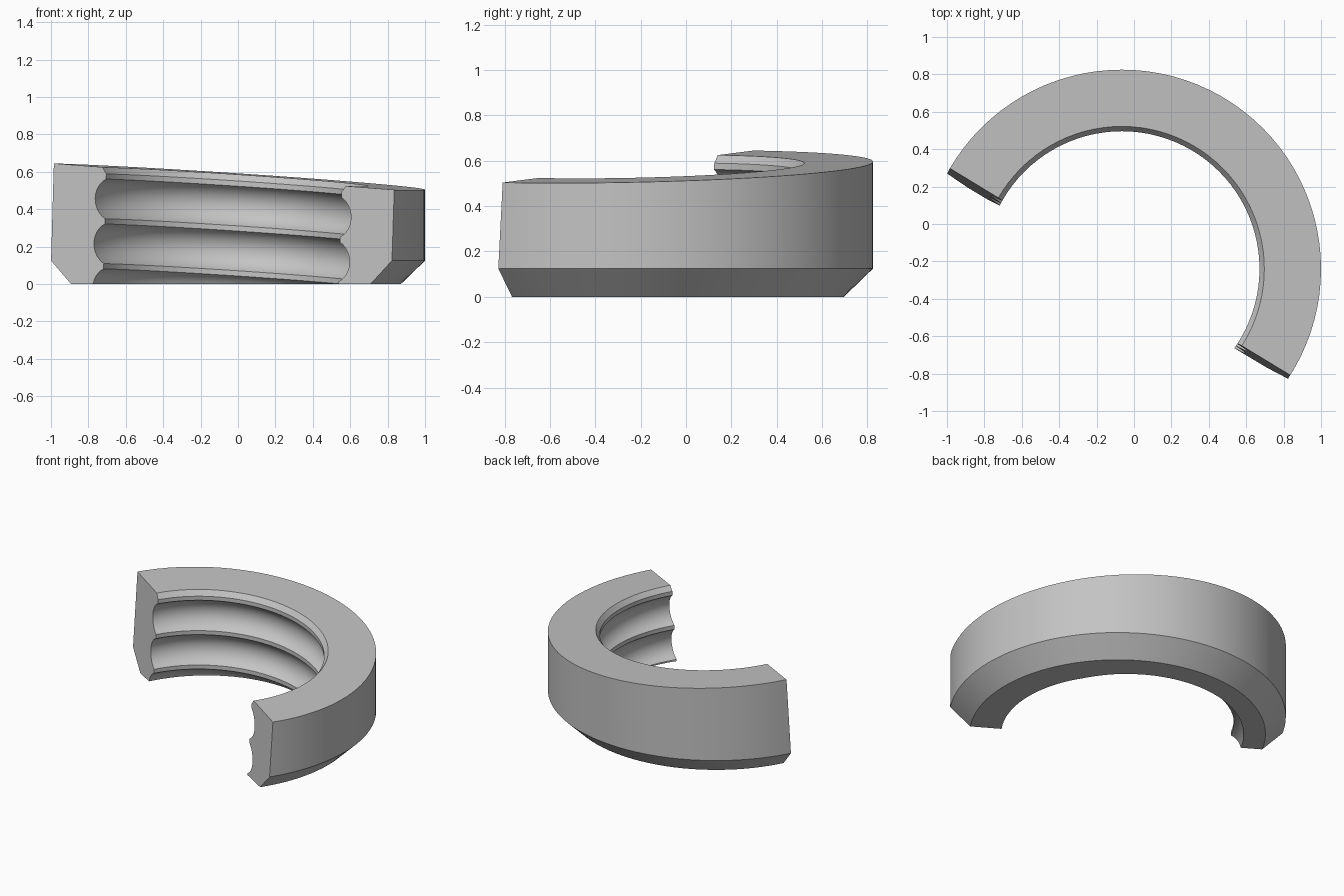
import bpy, bmesh, math
from mathutils import Vector

old = bpy.data.objects.get("Cube")
if old:
    bpy.data.objects.remove(old, do_unlink=True)

CENTRE = Vector((-0.065, -0.24, 0))
SEGMENTS = 96


def slope(co):
    """Height added by the slanted top and grooves."""
    return -0.065 * co.x + 0.0206 * co.y


def lathe(name, profile, sheared):
    """Closed solid of revolution; rings accepted by the rule are slanted."""
    bm = bmesh.new()
    rings = []
    for r, z in profile:
        ring = []
        for i in range(SEGMENTS):
            a = math.tau * i / SEGMENTS
            co = Vector((r * math.cos(a), r * math.sin(a), z))
            if sheared(z):
                co.z += slope(co)
            ring.append(bm.verts.new(co + CENTRE))
        rings.append(ring)
    for low, high in zip(rings, rings[1:]):
        for i in range(SEGMENTS):
            j = (i + 1) % SEGMENTS
            bm.faces.new((low[i], low[j], high[j], high[i]))
    bm.faces.new(rings[0][::-1])
    bm.faces.new(rings[-1])
    return finish(name, bm)


def finish(name, bm):
    bmesh.ops.recalc_face_normals(bm, faces=bm.faces[:])
    mesh = bpy.data.meshes.new(name)
    bm.to_mesh(mesh)
    bm.free()
    obj = bpy.data.objects.new(name, mesh)
    bpy.context.collection.objects.link(obj)
    return obj


def cut(target, cutter):
    cutter.hide_render = True
    mod = target.modifiers.new(cutter.name, "BOOLEAN")
    mod.operation = "DIFFERENCE"
    mod.solver = "EXACT"
    mod.object = cutter
    bpy.ops.object.select_all(action="DESELECT")
    bpy.context.view_layer.objects.active = target
    target.select_set(True)
    bpy.ops.object.modifier_apply(modifier=mod.name)
    bpy.data.objects.remove(cutter, do_unlink=True)


# Outer body: chamfered foot, straight wall, slanted top
body = lathe("half_ring_nut",
             [(0.936, 0), (1.065, 0.125), (1.065, 0.574)],
             lambda z: z > 0.3)

# Bore with rounded grooves between narrow crests, flared at the rim
CREST, DEPTH, HALF, PITCH, STEPS = 0.736, 0.065, 0.106, 0.24, 12
bore_profile = [(CREST, -0.4)]
arc_radius = (HALF ** 2 + DEPTH ** 2) / (2 * DEPTH)
arc_angle = math.asin(HALF / arc_radius)
for k in (-1, 0, 1):
    middle = 0.166 + k * PITCH
    for s in range(STEPS + 1):
        a = arc_angle * (2 * s / STEPS - 1)
        bore_profile.append((CREST + DEPTH - arc_radius * (1 - math.cos(a)),
                             middle + arc_radius * math.sin(a)))
bore_profile += [(CREST, 0.54), (0.774, 0.59), (0.774, 0.9)]
cut(body, lathe("bore_cutter", bore_profile, lambda z: True))

# Leaning plane that splits the ring in half
normal = Vector((0.516, 0.857, -0.06)).normalized()
bm = bmesh.new()
bmesh.ops.create_cube(bm, size=4)
half_cutter = finish("half_cutter", bm)
half_cutter.rotation_mode = "QUATERNION"
half_cutter.rotation_quaternion = normal.to_track_quat("Z", "Y")
half_cutter.location = CENTRE + Vector((0, 0, 0.125)) - normal * 2.045
bpy.context.view_layer.update()
cut(body, half_cutter)

# Plain grey metal
grey = bpy.data.materials.new("plain_grey")
grey.use_nodes = True
colour = (0.55, 0.55, 0.55, 1)
grey.diffuse_color = colour
grey.node_tree.nodes["Principled BSDF"].inputs["Base Color"].default_value = colour
body.data.materials.clear()
body.data.materials.append(grey)

bpy.ops.object.select_all(action="DESELECT")
body.select_set(True)
bpy.context.view_layer.objects.active = body
bpy.ops.object.shade_smooth_by_angle(angle=math.radians(30))
